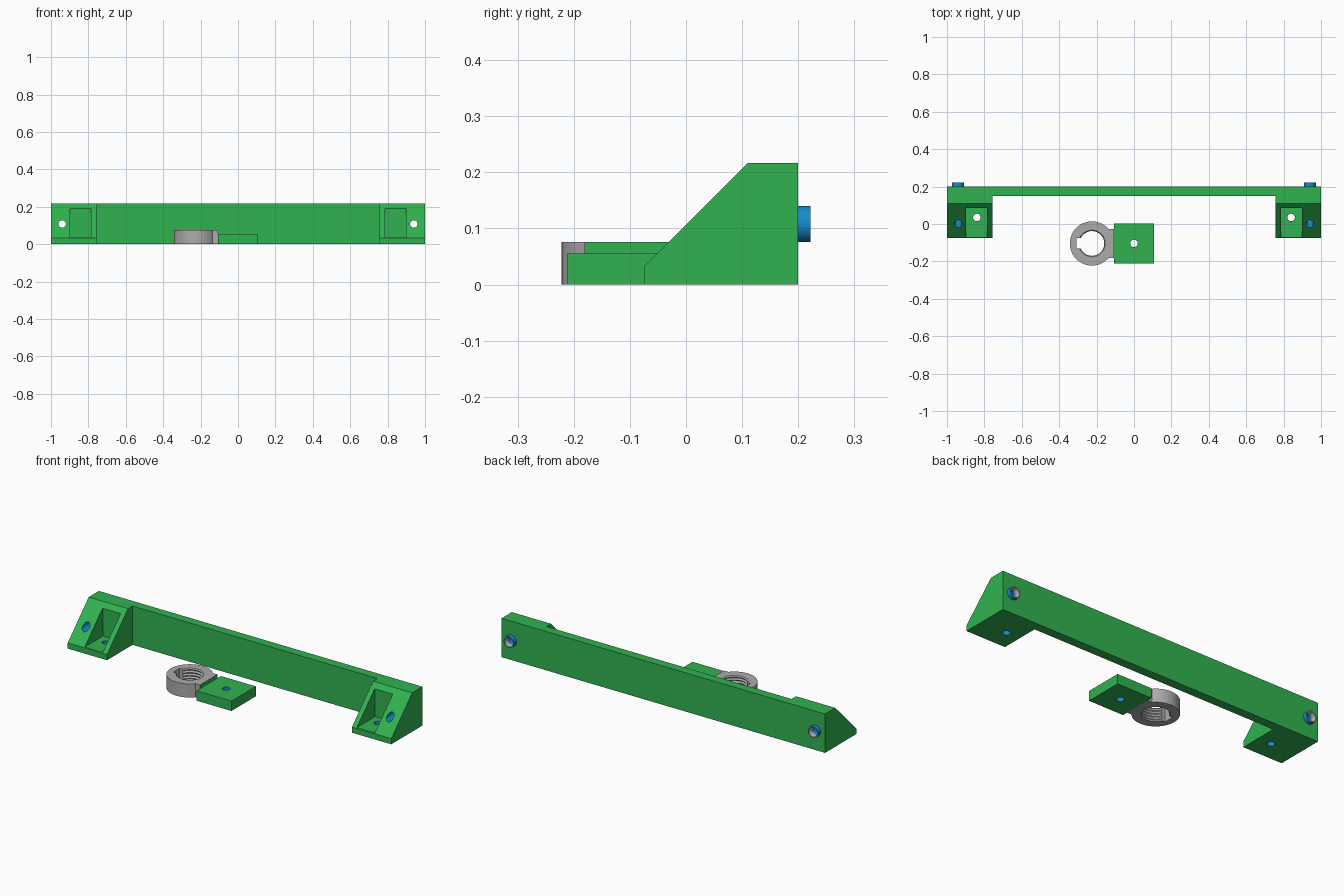
import bpy, bmesh, math
from mathutils import Matrix, Vector

if "Cube" in bpy.data.objects:
    bpy.data.objects.remove(bpy.data.objects["Cube"], do_unlink=True)


def material(name, colour):
    m = bpy.data.materials.new(name)
    m.use_nodes = True
    m.diffuse_color = (*colour, 1)
    for n in m.node_tree.nodes:
        if n.type == "BSDF_PRINCIPLED":
            n.inputs["Base Color"].default_value = (*colour, 1)
    return m


MATS = [material("green plastic", (0.03, 0.45, 0.08)),
        material("grey metal", (0.41, 0.41, 0.41)),
        material("blue fitting", (0.008, 0.26, 0.62))]
GREEN, GREY, BLUE = range(3)


def finish(bm, name, mat):
    bmesh.ops.recalc_face_normals(bm, faces=bm.faces)
    for f in bm.faces:
        f.material_index = mat
    mesh = bpy.data.meshes.new(name)
    bm.to_mesh(mesh)
    bm.free()
    for m in MATS:
        mesh.materials.append(m)
    obj = bpy.data.objects.new(name, mesh)
    bpy.context.collection.objects.link(obj)
    return obj


def extrude(name, points, direction, mat):
    bm = bmesh.new()
    face = bm.faces.new([bm.verts.new(p) for p in points])
    new = bmesh.ops.extrude_face_region(bm, geom=[face])["geom"]
    bmesh.ops.translate(bm, vec=Vector(direction),
                        verts=[v for v in new if isinstance(v, bmesh.types.BMVert)])
    return finish(bm, name, mat)


def box(name, lo, hi, mat):
    (x0, y0, z0), (x1, y1, z1) = lo, hi
    base = [(x0, y0, z0), (x1, y0, z0), (x1, y1, z0), (x0, y1, z0)]
    return extrude(name, base, (0, 0, z1 - z0), mat)


def lathe(name, profile, mat, matrix, steps=32, closed=False):
    """Spin (radius, height) points about z, then place with matrix."""
    bm = bmesh.new()
    vs = [bm.verts.new((r, 0, z)) for r, z in profile]
    pairs = list(zip(vs, vs[1:] + vs[:1])) if closed else list(zip(vs, vs[1:]))
    edges = [bm.edges.new(p) for p in pairs]
    bmesh.ops.spin(bm, geom=vs + edges, cent=(0, 0, 0), axis=(0, 0, 1),
                   angle=math.tau, steps=steps)
    bmesh.ops.remove_doubles(bm, verts=bm.verts, dist=1e-5)
    bmesh.ops.transform(bm, matrix=matrix, verts=bm.verts)
    return finish(bm, name, mat)


def rod(radius, length, mat, matrix):
    return lathe("cutter", [(0, 0), (radius, 0), (radius, length), (0, length)], mat, matrix)


def cut(obj, cutter):
    cutter.hide_render = True
    mod = obj.modifiers.new("cut", "BOOLEAN")
    mod.operation, mod.solver, mod.object = "DIFFERENCE", "EXACT", cutter
    bpy.context.view_layer.objects.active = obj
    bpy.ops.object.modifier_apply(modifier=mod.name)
    bpy.data.objects.remove(cutter, do_unlink=True)


def smooth(obj):
    bpy.ops.object.select_all(action="DESELECT")
    obj.select_set(True)
    bpy.context.view_layer.objects.active = obj
    bpy.ops.object.shade_smooth_by_angle(angle=math.radians(30))


BACKWARD = Matrix.Rotation(-math.pi / 2, 4, "X")  # turns z into +y

# Rail with a sloped bracket at each end: one side profile, middle cut back
side = [(-0.075, 0), (0.2, 0), (0.2, 0.217), (0.11, 0.217), (-0.075, 0.032)]
rail = extrude("rail_with_brackets", [(-1, y, z) for y, z in side], (2, 0, 0), GREEN)
cut(rail, box("cutter", (-0.757, -0.3, -0.1), (0.757, 0.15, 0.4), GREEN))

for s, label in ((-1, "right"), (1, "left")):
    # Bracket pocket, floor screw hole and long bolt hole
    xs = sorted((s * 0.785, s * 0.897))
    cut(rail, box("cutter", (xs[0], -0.2, 0.035), (xs[1], 0.09, 0.192), GREEN))
    cut(rail, rod(0.02, 0.1, BLUE, Matrix.Translation((s * 0.84, 0.035, -0.05))))
    cut(rail, rod(0.02, 0.5, BLUE, Matrix.Translation((s * 0.94, -0.2, 0.108)) @ BACKWARD))

    # Hollow fitting on the back: blue outside, grey end and bore
    rim = [(0.02, -0.03), (0.02, 0.004), (0.026, 0.022), (0.032, 0.022), (0.032, 0), (0.02, 0)]
    rim = rim[1:]
    centre = Vector((s * 0.94, 0.2, 0.108))
    fitting = lathe(label + "_back_fitting", rim, GREY,
                    Matrix.Translation(centre) @ BACKWARD, closed=True)
    for f in fitting.data.polygons:
        d = f.center - centre
        if abs(f.normal.y) < 0.1 and math.hypot(d.x, d.z) > 0.029:
            f.material_index = BLUE
    smooth(fitting)
smooth(rail)

# Loose mounting plate with a screw hole
plate = box("mounting_plate", (-0.108, -0.212, 0), (0.108, 0.004, 0.055), GREEN)
cut(plate, rod(0.02, 0.2, BLUE, Matrix.Translation((0, -0.104, -0.05))))
smooth(plate)

# Threaded ring with a flat neck against the plate
cx, cy, radius, half = -0.225, -0.104, 0.118, 0.077
start = math.asin(half / radius)
outline = [(-0.108, cy - half, 0), (-0.108, cy + half, 0)]
for i in range(49):
    a = start + (math.tau - 2 * start) * i / 48
    outline.append((cx + radius * math.cos(a), cy + radius * math.sin(a), 0))
ring = extrude("threaded_ring", outline, (0, 0, 0.076), GREY)
for f in ring.data.polygons:
    if f.normal.x > 0.99:
        f.material_index = GREEN
thread = [(0, -0.01)] + [(0.066 + 0.007 * (i % 2), -0.01 + 0.008 * i) for i in range(13)] + [(0, 0.086)]
cut(ring, lathe("cutter", thread, GREY, Matrix.Translation((cx, cy, 0)), steps=40))
cut(ring, box("cutter", (cx - 0.082, cy - 0.028, -0.02), (cx, cy + 0.028, 0.1), GREY))
smooth(ring)
